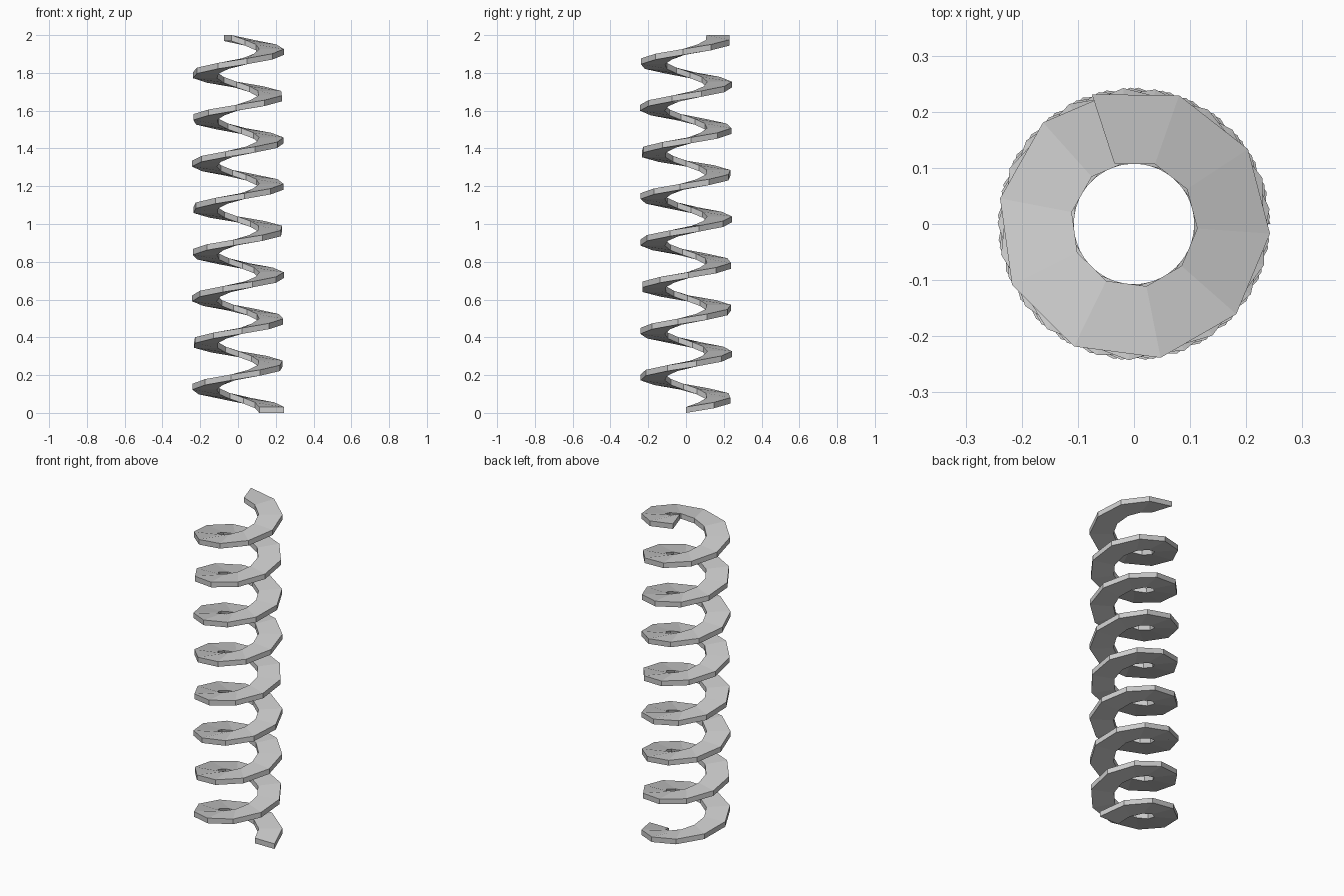
import bpy, bmesh
from math import cos, sin, tau

if "Cube" in bpy.data.objects:
    bpy.data.objects.remove(bpy.data.objects["Cube"])

R_IN, R_OUT = 0.113, 0.243   # ribbon radii
THICK, HEIGHT = 0.031, 2.0   # ribbon thickness, total height
TURNS, STEPS = 8.3, 80       # coarse steps give the faceted look

bm = bmesh.new()

# Rectangular cross-section placed along the rising helix
profile = [(R_IN, 0), (R_OUT, 0), (R_OUT, THICK), (R_IN, THICK)]
rings = []
for i in range(STEPS + 1):
    t = i / STEPS
    a = tau * TURNS * t
    z = (HEIGHT - THICK) * t
    rings.append([bm.verts.new((r * cos(a), r * sin(a), z + h)) for r, h in profile])

# Skin between neighbouring sections
for p, q in zip(rings, rings[1:]):
    for j in range(4):
        k = (j + 1) % 4
        bm.faces.new((p[j], p[k], q[k], q[j]))

# End caps
bm.faces.new(rings[0])
bm.faces.new(rings[-1])
bmesh.ops.recalc_face_normals(bm, faces=bm.faces)

mesh = bpy.data.meshes.new("spiral_ribbon")
bm.to_mesh(mesh)
bm.free()
bpy.context.collection.objects.link(bpy.data.objects.new("spiral_ribbon", mesh))
